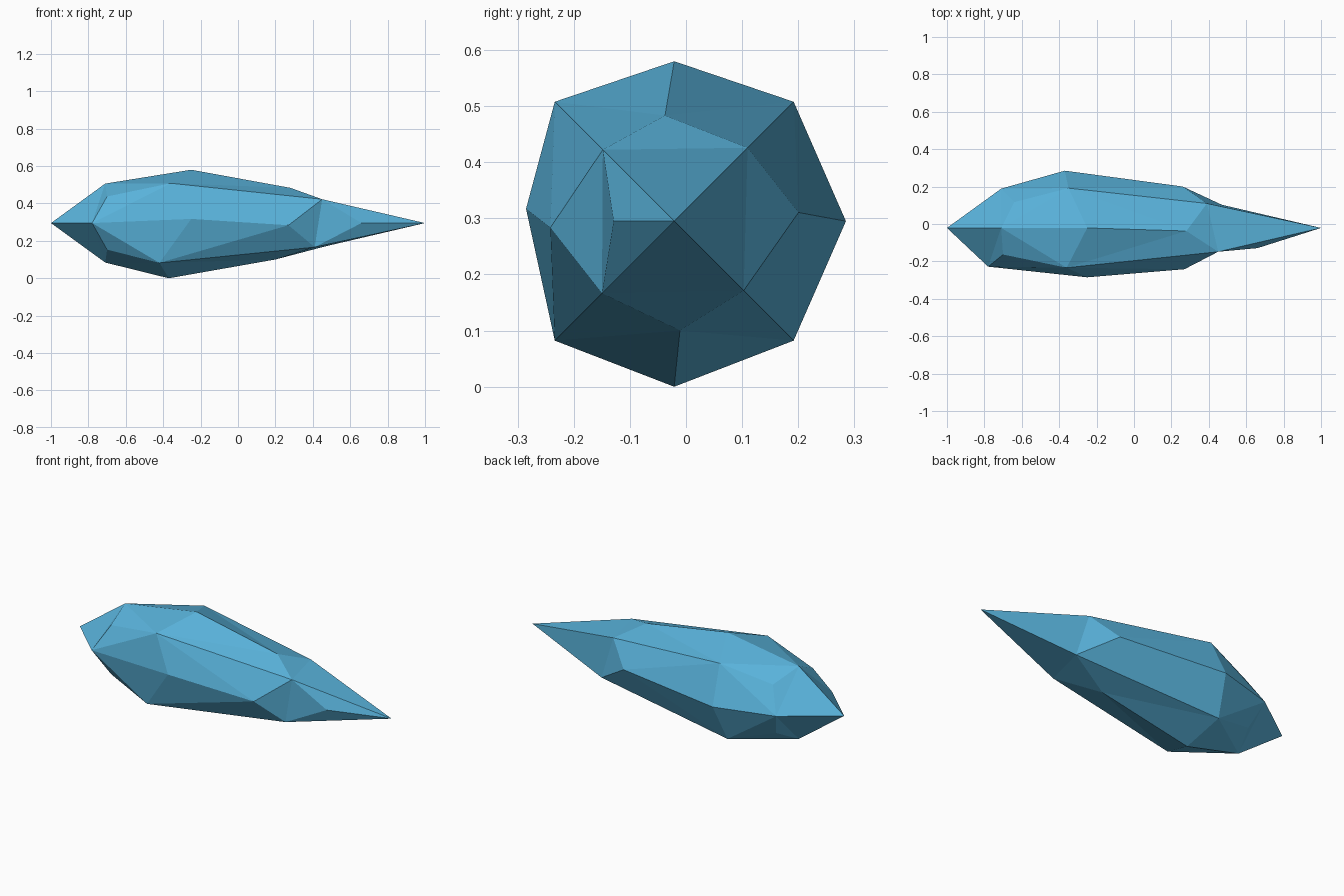
import bpy, bmesh, math

if "Cube" in bpy.data.objects:
    bpy.data.objects.remove(bpy.data.objects["Cube"])

AXIS_Y, AXIS_Z = -0.021, 0.295   # long axis of the crystal

# Rings of eight (x, radius), every 45 degrees starting at +y, turning towards +z
BACK = [(-0.71, 0.21), (-0.64, 0.195), (-0.71, 0.211), (-0.70, 0.201),
        (-0.78, 0.207), (-0.70, 0.201), (-0.71, 0.211), (-0.66, 0.195)]
BELLY = [(-0.37, 0.306), (-0.35, 0.301), (-0.25, 0.285), (-0.36, 0.301),
         (-0.25, 0.265), (-0.42, 0.301), (-0.37, 0.295), (-0.40, 0.301)]
FRONT = [(0.26, 0.222), (0.39, 0.185), (0.28, 0.189), (0.45, 0.180),
         (0.27, 0.221), (0.41, 0.182), (0.20, 0.195), (0.47, 0.175)]

bm = bmesh.new()


def point(x, radius, degrees):
    a = math.radians(degrees)
    return bm.verts.new((x, AXIS_Y + radius * math.cos(a), AXIS_Z + radius * math.sin(a)))


def ring(rows, twist=None):
    twist = twist or {}
    return [point(x, r, 45 * i + twist.get(i, 0)) for i, (x, r) in enumerate(rows)]


back = ring(BACK)
belly = ring(BELLY, {4: -4.8})
front = ring(FRONT, {0: 4, 2: 5, 4: 3, 6: 3})
tail = point(-1, 0, 0)
tip = point(1, 0, 0)
chip = point(0.66, 0.108, 180)    # extra corner on the front-facing side


def tri(*verts):
    bm.faces.new(verts)


# Facets: each straight side (even) is flanked by two diagonal ridges (odd)
for c in range(0, 8, 2):
    for d in ((c + 1) % 8, (c - 1) % 8):
        tri(back[c], belly[c], belly[d])
        tri(back[c], back[d], belly[d])
        tri(belly[c], front[c], belly[d])
        tri(front[c], front[d], belly[d])
    lo, hi, nxt = (c - 1) % 8, (c + 1) % 8, (c + 2) % 8
    # blunt end
    tri(tail, back[c], back[nxt])
    tri(back[c], back[hi], back[nxt])
    # pointed end
    tri(front[c], front[lo], front[hi])
    if c == 4:
        tri(front[lo], chip, front[hi])
        tri(tip, front[lo], chip)
        tri(tip, chip, front[hi])
    else:
        tri(tip, front[lo], front[hi])

bmesh.ops.recalc_face_normals(bm, faces=bm.faces)
mesh = bpy.data.meshes.new("crystal_shard")
bm.to_mesh(mesh)
bm.free()

# Single blue colour
blue = bpy.data.materials.new("crystal blue")
blue.diffuse_color = (0.10, 0.45, 0.71, 1)
blue.use_nodes = True
blue.node_tree.nodes["Principled BSDF"].inputs["Base Color"].default_value = blue.diffuse_color
mesh.materials.append(blue)
shard = bpy.data.objects.new("crystal_shard", mesh)
bpy.context.collection.objects.link(shard)
